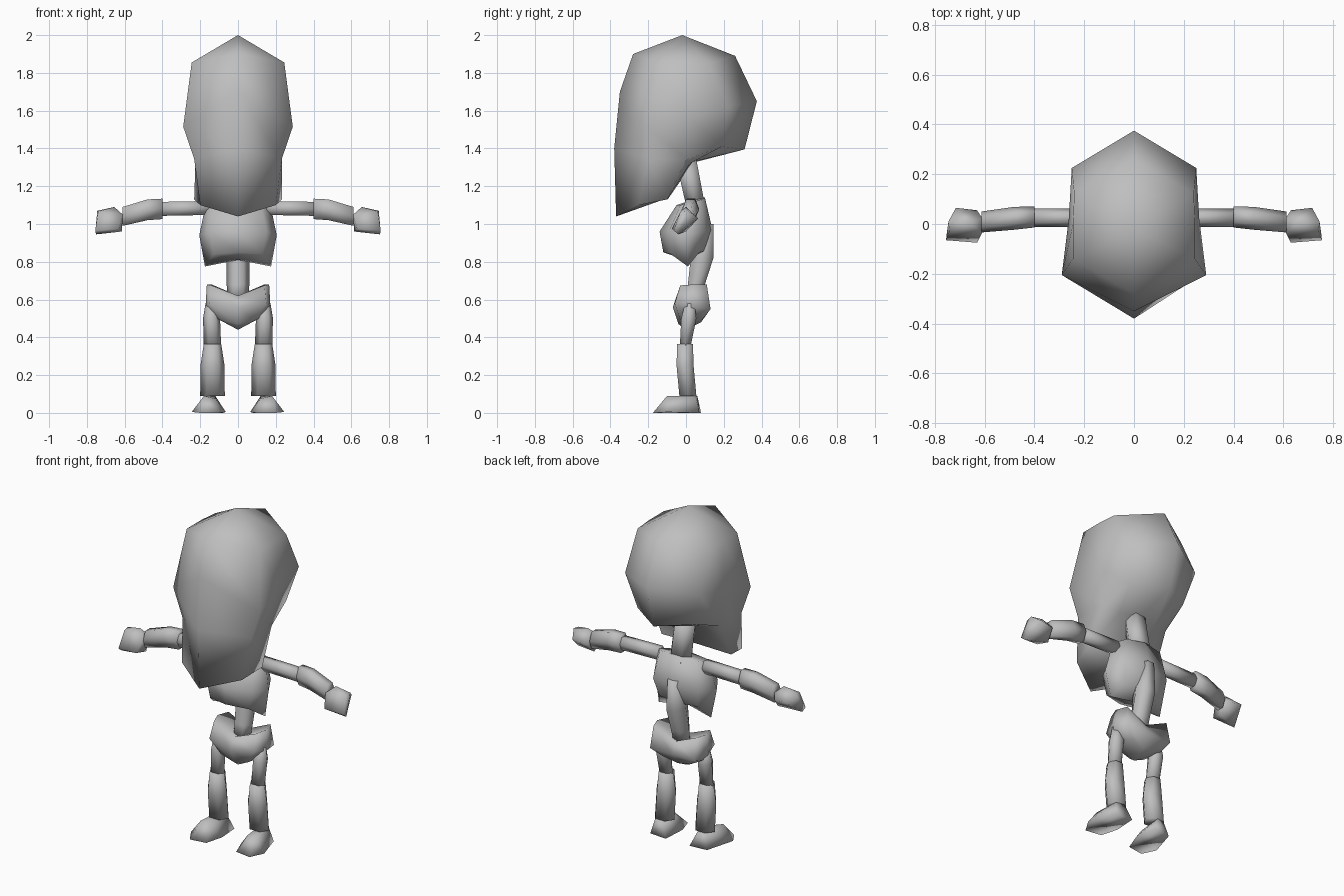
import bpy, bmesh
from mathutils import Vector

grey = bpy.data.materials.new("plain_grey")
grey.diffuse_color = (0.52, 0.52, 0.52, 1)


def finish(name, bm):
    bmesh.ops.recalc_face_normals(bm, faces=bm.faces)
    for f in bm.faces:
        f.smooth = True
    me = bpy.data.meshes.new(name)
    bm.to_mesh(me)
    bm.free()
    me.materials.append(grey)
    ob = bpy.data.objects.new(name, me)
    bpy.context.collection.objects.link(ob)
    return ob


def bridge(name, rings, start, end):
    """Skin a stack of point rings and close both ends with fans."""
    bm = bmesh.new()
    rows = [[bm.verts.new(p) for p in r] for r in rings]
    n = len(rows[0])
    for a, b in zip(rows, rows[1:]):
        for i in range(n):
            j = (i + 1) % n
            bm.faces.new((a[i], a[j], b[j], b[i]))
    for row, tip in ((rows[0], start), (rows[-1], end)):
        t = bm.verts.new(tip)
        for i in range(n):
            bm.faces.new((row[i], row[(i + 1) % n], t))
    return finish(name, bm)


def symmetric(half):
    """Half ring, front centre to back centre, completed across x = 0."""
    return half + [(-x, y, z) for x, y, z in half[-2:0:-1]]


def limb(name, sections, axis, side):
    """Diamond tube; each section is centre x, y, z and two radii."""
    rings, mids = [], []
    for x, y, z, a, b in sections:
        c = Vector((x * side, y, z))
        u = Vector((0, a, 0)) if axis == 'X' else Vector((a, 0, 0))
        v = Vector((0, 0, b)) if axis == 'X' else Vector((0, b, 0))
        rings.append([c + u, c + u * .5 + v, c - u * .5 + v,
                      c - u, c - u * .5 - v, c + u * .5 - v])
        mids.append(c)
    return bridge(name, rings, mids[0], mids[-1])


def hull(name, pts, side):
    bm = bmesh.new()
    for x, y, z in pts:
        bm.verts.new((x * side, y, z))
    bmesh.ops.convex_hull(bm, input=bm.verts)
    return finish(name, bm)


# Large skull with a long hanging face
head = [
    [(0, -.28, 1.90), (.245, -.14, 1.855), (.245, 0, 1.855), (.24, .12, 1.85), (0, .26, 1.89)],
    [(0, -.35, 1.70), (.29, -.205, 1.515), (.262, .02, 1.56), (.25, .225, 1.62), (0, .375, 1.65)],
    [(0, -.38, 1.40), (.232, -.20, 1.345), (.225, .0, 1.34), (.19, .19, 1.41), (0, .31, 1.395)],
    [(0, -.37, 1.04), (.20, -.25, 1.10), (.232, -.10, 1.13), (.12, .02, 1.32), (0, .04, 1.33)],
]
bridge("head", [symmetric(r) for r in head], (0, -.02, 2.0), (0, -.09, 1.14))

# Rib cage
chest = [
    [(0, -.05, 1.10), (.12, -.03, 1.10), (.17, .02, 1.11), (.12, .08, 1.13), (0, .10, 1.14)],
    [(0, -.14, .96), (.15, -.09, .96), (.205, .0, .94), (.15, .10, .96), (0, .14, .97)],
    [(0, -.12, .85), (.13, -.08, .84), (.175, .01, .775), (.13, .07, .85), (0, .11, .86)],
]
bridge("chest", [symmetric(r) for r in chest], (0, .04, 1.13), (0, .0, .81))

# Pelvis with a dipped top
pelvis = [
    [(0, -.03, .62), (.14, -.03, .675), (.165, .04, .68), (.14, .11, .68), (0, .10, .62)],
    [(0, -.07, .56), (.15, -.06, .58), (.172, .03, .56), (.15, .13, .55), (0, .13, .55)],
    [(0, -.04, .47), (.09, -.03, .49), (.15, .03, .52), (.09, .09, .50), (0, .08, .48)],
]
bridge("pelvis", [symmetric(r) for r in pelvis], (0, .04, .60), (0, .0, .44))

# Neck and spine
limb("neck", [(0, .05, 1.10, .07, .05), (0, 0, 1.34, .065, .055)], 'Z', 1)
limb("spine", [(0, .04, .60, .055, .04), (0, .055, .68, .06, .045),
               (0, .085, .82, .06, .06), (0, .10, 1.0, .045, .045)], 'Z', 1)

for s, tag in ((1, "left"), (-1, "right")):
    # Arms
    limb(tag + "_upper_arm", [(.15, .025, 1.085, .037, .037),
                              (.41, .025, 1.08, .037, .037)], 'X', s)
    limb(tag + "_forearm", [(.40, .028, 1.08, .042, .054), (.48, .023, 1.075, .046, .055),
                            (.612, .008, 1.04, .042, .05)], 'X', s)
    hull(tag + "_hand", [(.61, -.035, 1.05), (.61, .025, 1.05), (.655, .0, 1.09),
                         (.745, .01, 1.07), (.63, .055, 1.02), (.715, .065, 1.03),
                         (.63, -.075, .975), (.755, -.065, .965), (.615, .0, .96),
                         (.752, -.04, .945), (.74, -.03, 1.065)], s)
    # Legs
    limb(tag + "_thigh", [(.137, .02, .58, .035, .025), (.14, .015, .50, .045, .04),
                          (.135, -.005, .345, .046, .028)], 'Z', s)
    limb(tag + "_shin", [(.135, -.005, .365, .046, .042), (.135, -.005, .25, .064, .045),
                         (.135, .01, .09, .065, .045)], 'Z', s)
    hull(tag + "_foot", [(.065, -.06, .005), (.10, -.16, 0), (.20, -.175, 0), (.245, -.10, .005),
                         (.19, .07, 0), (.08, .08, 0), (.12, .06, .09), (.17, .05, .09),
                         (.12, -.08, .075), (.18, -.10, .09)], s)
